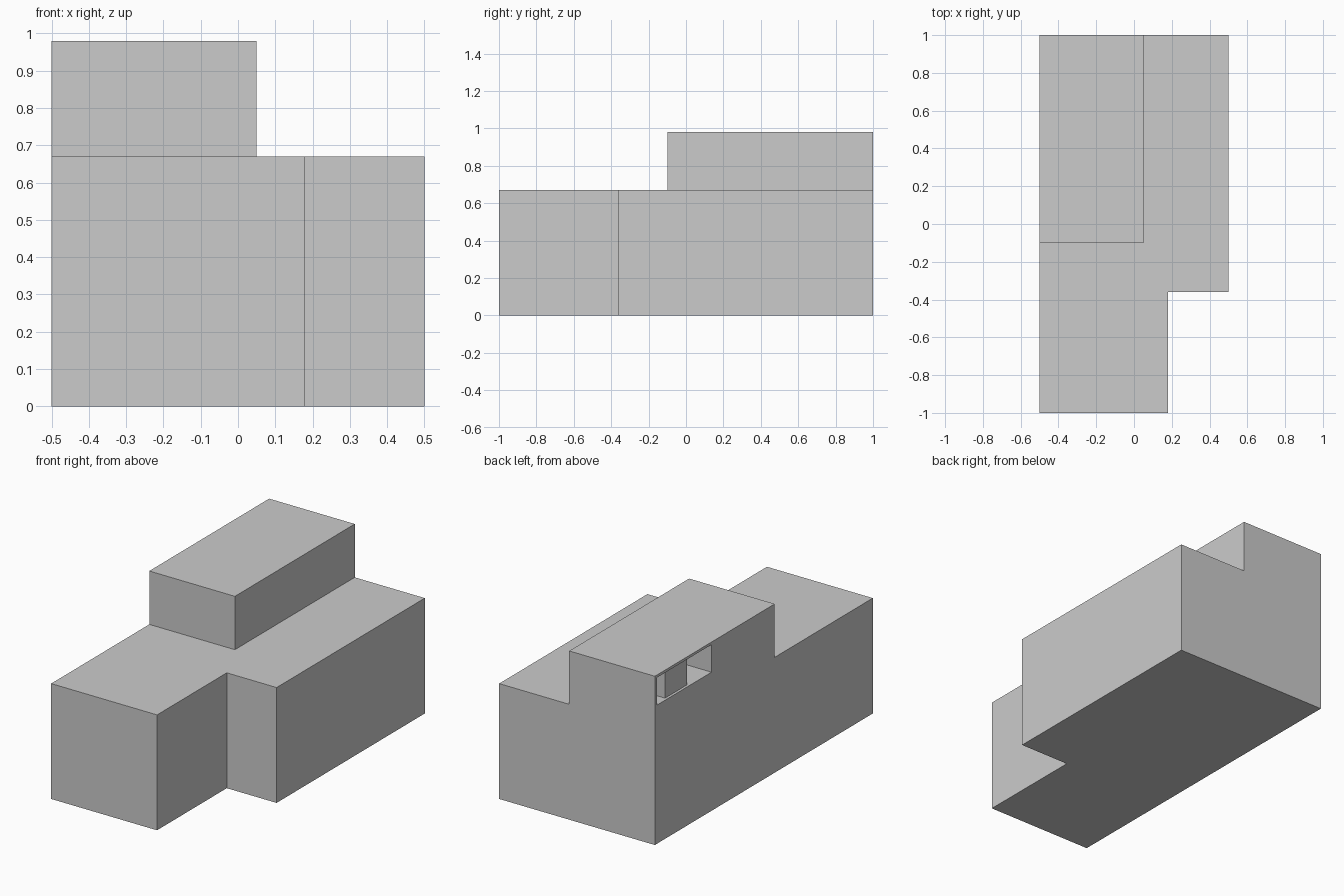
import bpy
import bmesh

if "Cube" in bpy.data.objects:
    bpy.data.objects.remove(bpy.data.objects["Cube"])


def prism(name, outline, z0, z1):
    """Extrude a flat outline from z0 to z1."""
    bm = bmesh.new()
    face = bm.faces.new([bm.verts.new((x, y, z0)) for x, y in outline])
    top = bmesh.ops.extrude_face_region(bm, geom=[face])
    verts = [g for g in top["geom"] if isinstance(g, bmesh.types.BMVert)]
    bmesh.ops.translate(bm, verts=verts, vec=(0, 0, z1 - z0))
    bmesh.ops.recalc_face_normals(bm, faces=bm.faces)
    mesh = bpy.data.meshes.new(name)
    bm.to_mesh(mesh)
    bm.free()
    obj = bpy.data.objects.new(name, mesh)
    bpy.context.collection.objects.link(obj)
    return obj


def box(name, x0, x1, y0, y1, z0, z1):
    return prism(name, [(x0, y0), (x1, y0), (x1, y1), (x0, y1)], z0, z1)


def combine(target, other, operation):
    """Apply a boolean and remove the helper."""
    mod = target.modifiers.new(operation.lower(), 'BOOLEAN')
    mod.operation = operation
    mod.solver = 'EXACT'
    mod.object = other
    other.hide_render = True
    bpy.context.view_layer.objects.active = target
    bpy.ops.object.modifier_apply(modifier=mod.name)
    bpy.data.objects.remove(other)


# L-shaped lower storey
building = prism("building", [(-0.5, -1), (0.18, -1), (0.18, -0.36),
                              (0.5, -0.36), (0.5, 1), (-0.5, 1)], 0, 0.67)

# Upper storey, merged with the lower one
combine(building, box("upper_storey", -0.5, 0.05, -0.1, 1, 0.4, 0.98), 'UNION')

# Recess in the left wall of the upper storey
combine(building, box("recess_cutter", -0.6, -0.25, 0.48, 0.98, 0.805, 0.965),
        'DIFFERENCE')

# Pillar standing inside the recess
box("recess_pillar", -0.485, -0.285, 0.685, 0.885, 0.805, 0.965)
